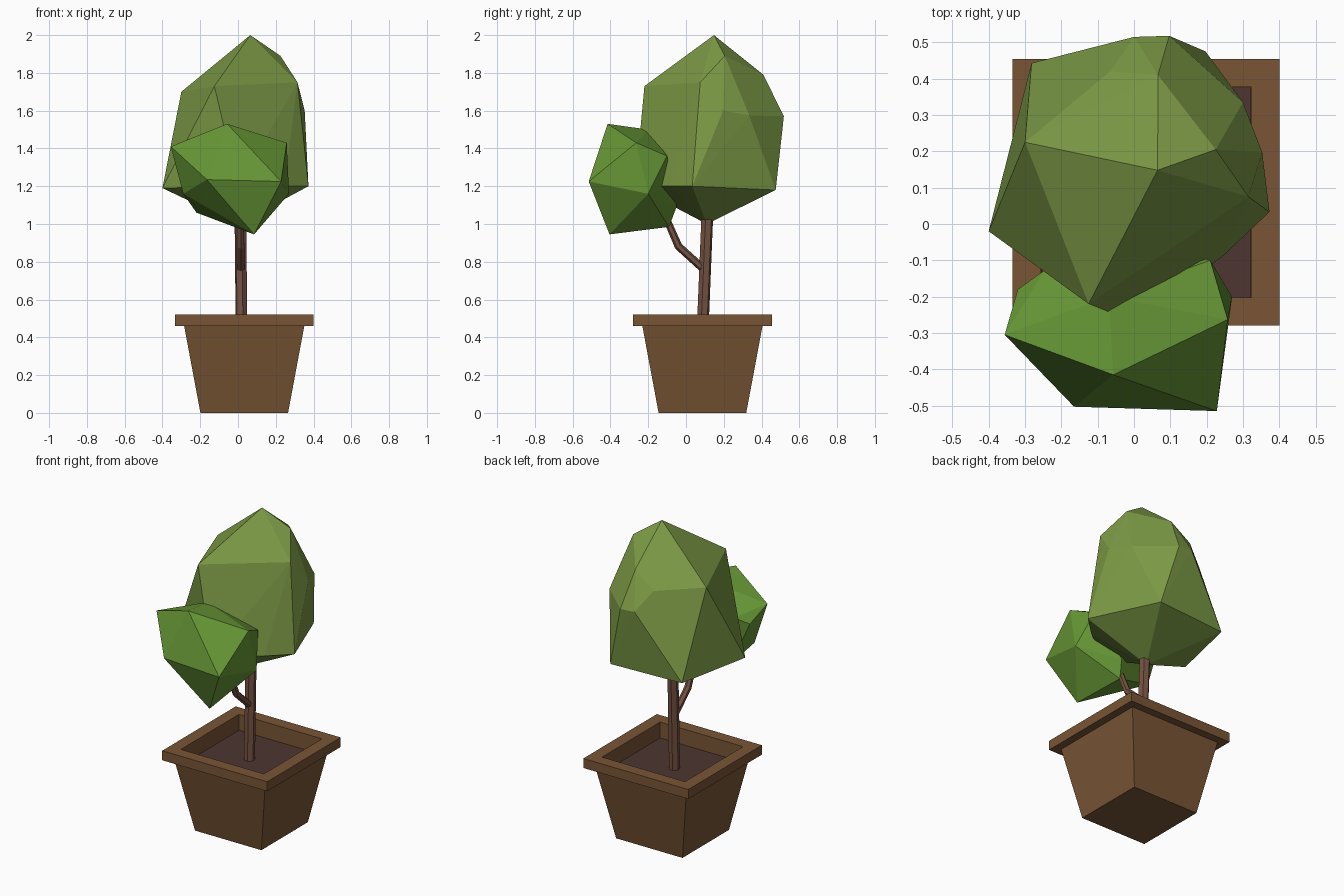
import bpy, bmesh, math
from mathutils import Vector

if "Cube" in bpy.data.objects:
    bpy.data.objects.remove(bpy.data.objects["Cube"])

CX, CY = 0.033, 0.087  # pot centre


def material(name, rgb):
    m = bpy.data.materials.new(name)
    m.diffuse_color = (*rgb, 1)
    m.use_nodes = True
    m.node_tree.nodes["Principled BSDF"].inputs["Base Color"].default_value = m.diffuse_color
    return m


def finish(name, bm, mat):
    bmesh.ops.recalc_face_normals(bm, faces=bm.faces)
    me = bpy.data.meshes.new(name)
    bm.to_mesh(me)
    bm.free()
    me.materials.append(mat)
    ob = bpy.data.objects.new(name, me)
    bpy.context.collection.objects.link(ob)
    return ob


def loft(name, rings, mat):
    """Join equal-sized rings with quads and cap both ends."""
    bm = bmesh.new()
    loops = [[bm.verts.new(p) for p in r] for r in rings]
    for a, b in zip(loops, loops[1:]):
        n = len(a)
        for i in range(n):
            bm.faces.new((a[i], a[(i + 1) % n], b[(i + 1) % n], b[i]))
    bm.faces.new(loops[0])
    bm.faces.new(loops[-1])
    return finish(name, bm, mat)


def square(half, z):
    return [(CX + sx * half, CY + sy * half, z)
            for sx, sy in ((-1, -1), (1, -1), (1, 1), (-1, 1))]


def tube(name, path, radii, mat, sides=6):
    pts = [Vector(p) for p in path]
    rings = []
    for i, p in enumerate(pts):
        t = pts[min(i + 1, len(pts) - 1)] - pts[max(i - 1, 0)]
        q = t.to_track_quat('Z', 'X')
        rings.append([p + q @ Vector((radii[i] * math.cos(a), radii[i] * math.sin(a), 0))
                      for a in (2 * math.pi * k / sides for k in range(sides))])
    return loft(name, rings, mat)


def hull(name, points, mat):
    """Faceted clump of leaves wrapped round a few corner points."""
    bm = bmesh.new()
    for p in points:
        bm.verts.new(p)
    res = bmesh.ops.convex_hull(bm, input=bm.verts)
    inside = [v for v in bm.verts if not v.link_faces]
    bmesh.ops.delete(bm, geom=inside, context='VERTS')
    return finish(name, bm, mat)


pot_mat = material("terracotta", (0.19, 0.09, 0.035))
soil_mat = material("soil", (0.075, 0.036, 0.03))
bark_mat = material("bark", (0.18, 0.085, 0.055))
leaf_mat = material("olive_leaves", (0.20, 0.32, 0.06))
leaf2_mat = material("bright_leaves", (0.13, 0.30, 0.035))

# Pot with overhanging square rim and recessed inside
loft("pot", [square(0.232, 0), square(0.318, 0.46), square(0.367, 0.46),
             square(0.367, 0.52), square(0.29, 0.52), square(0.29, 0.41)], pot_mat)
loft("soil", [square(0.289, 0.411), square(0.289, 0.42)], soil_mat)

# Trunk and side branch
tube("trunk", [(0.019, 0.087, 0.41), (0.012, 0.115, 1.1)], [0.032, 0.032], bark_mat)
tube("branch", [(0.015, 0.1, 0.755), (0.015, -0.04, 0.882), (0.015, -0.1, 1.02),
                (0.015, -0.13, 1.1)], [0.021, 0.021, 0.019, 0.017], bark_mat)

# Large crown
hull("large_crown", [
    (0.065, 0.148, 2.0), (0.225, 0.205, 1.89), (0.066, 0.41, 1.79),
    (-0.125, -0.22, 1.73), (0.315, 0.075, 1.75), (-0.3, 0.225, 1.70),
    (-0.066, 0.42, 1.69), (0.353, 0.197, 1.60), (0.3, 0.335, 1.575),
    (0.097, 0.518, 1.57), (0.0, 0.515, 1.576),
    (-0.4, -0.02, 1.19), (0.0, -0.27, 1.2), (0.245, -0.088, 1.2),
    (0.373, 0.033, 1.2), (0.197, 0.475, 1.18), (-0.282, 0.443, 1.174),
    (0.0, 0.11, 1.0)], leaf_mat)

# Small crown in front
hull("small_crown", [
    (-0.057, -0.415, 1.53), (-0.356, -0.305, 1.41), (0.258, -0.263, 1.43),
    (0.228, -0.515, 1.225), (-0.165, -0.503, 1.235), (0.085, -0.405, 0.945),
    (0.27, -0.2, 1.16), (-0.29, -0.27, 1.16), (-0.32, -0.18, 1.32),
    (-0.22, -0.14, 1.06), (0.03, -0.09, 0.985), (0.05, -0.05, 1.09),
    (0.21, -0.1, 1.36), (-0.245, -0.126, 1.36), (-0.07, -0.2, 1.5)], leaf2_mat)
